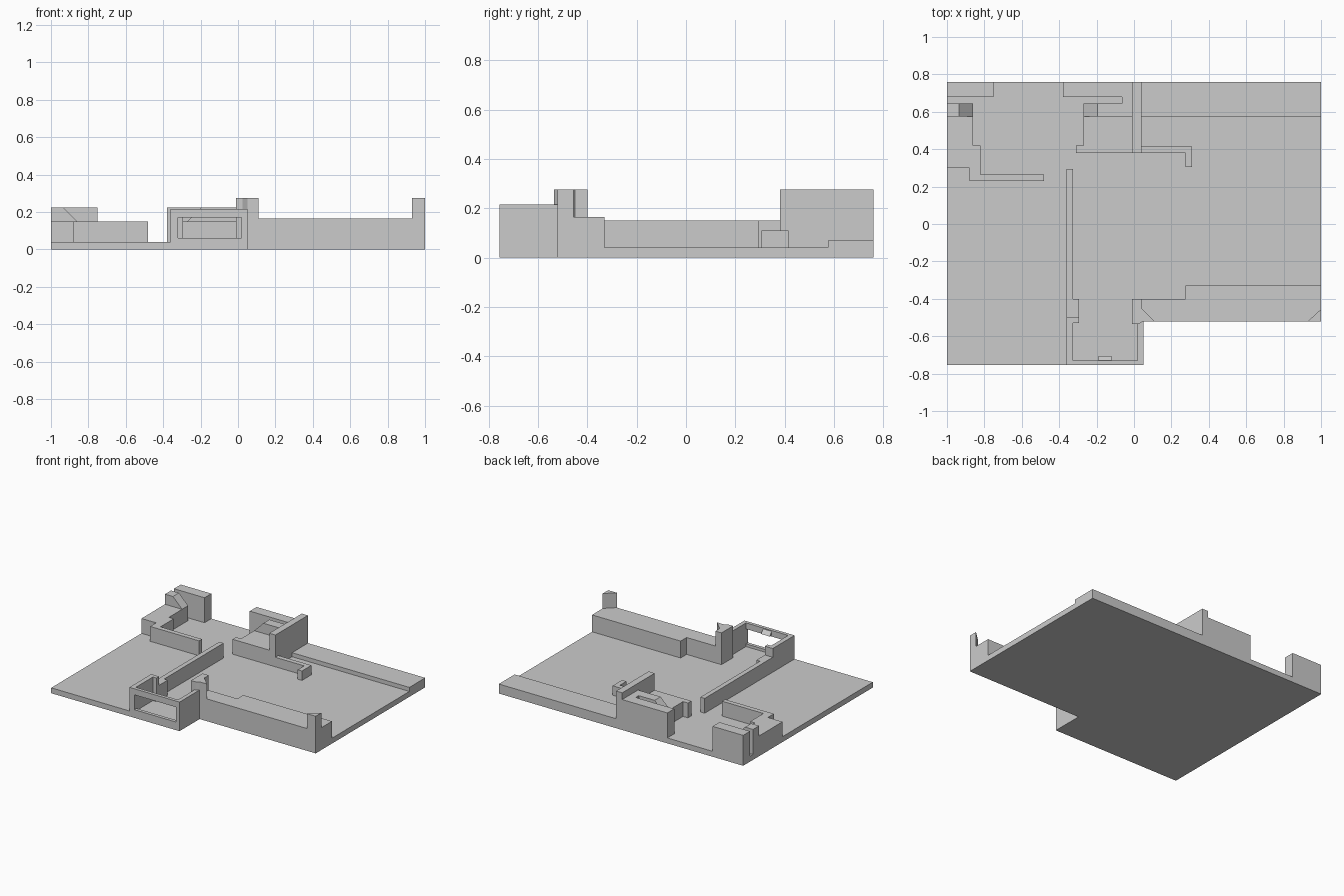
import bpy
import bmesh

cube = bpy.data.objects.get("Cube")
if cube:
    bpy.data.objects.remove(cube, do_unlink=True)

GREY = (0.6, 0.6, 0.6, 1.0)
mat = bpy.data.materials.new("plain grey")
mat.use_nodes = True
mat.diffuse_color = GREY
bsdf = next(n for n in mat.node_tree.nodes if n.type == "BSDF_PRINCIPLED")
bsdf.inputs["Base Color"].default_value = GREY

FLOOR = 0.04      # floor thickness
COUNTER = 0.15    # counters and long partition
BACK = 0.225      # rear walls
TALL = 0.275      # posts and divider
ROOM = 0.215      # front room walls
SILL = 0.165      # thick front wall


def extruded(name, points, offset):
    """Solid made by sweeping a flat polygon along an offset."""
    bm = bmesh.new()
    face = bm.faces.new([bm.verts.new(p) for p in points])
    ext = bmesh.ops.extrude_face_region(bm, geom=[face], use_keep_orig=True)
    moved = [g for g in ext["geom"] if isinstance(g, bmesh.types.BMVert)]
    bmesh.ops.translate(bm, verts=moved, vec=offset)
    bmesh.ops.recalc_face_normals(bm, faces=bm.faces[:])
    mesh = bpy.data.meshes.new(name)
    bm.to_mesh(mesh)
    bm.free()
    mesh.materials.append(mat)
    obj = bpy.data.objects.new(name, mesh)
    bpy.context.collection.objects.link(obj)
    return obj


def plan(name, outline, top, base=FLOOR):
    return extruded(name, [(x, y, base) for x, y in outline], (0, 0, top - base))


def box(name, x0, x1, y0, y1, top, base=FLOOR):
    return plan(name, [(x0, y0), (x1, y0), (x1, y1), (x0, y1)], top, base)


def section(name, outline, y0, y1):
    """Front-facing outline given depth along y."""
    return extruded(name, [(x, y0, z) for x, z in outline], (0, y1 - y0, 0))


# Floor slab with a notched front corner
plan("floor", [(-1, -.755), (.05, -.755), (.05, -.52), (1, -.52), (1, .76), (-1, .76)],
     FLOOR, 0)

# Front room: window wall, side walls, door jamb
front = box("window_wall", -.36, .05, -.755, -.73, ROOM)
cutter = box("window_cutter", -.32, .02, -.8, -.7, .17, .06)
cutter.hide_render = True
cutter.hide_viewport = True
cut = front.modifiers.new("window", "BOOLEAN")
cut.object = cutter
cut.operation = "DIFFERENCE"
cut.solver = "EXACT"
box("room_left_wall", .02, .05, -.73, -.52, ROOM)
plan("room_right_wall", [(-.36, -.73), (-.325, -.73), (-.325, -.53), (-.295, -.53),
                         (-.295, -.5), (-.36, -.5)], ROOM)
extruded("window_bracket", [(-.19, -.73, .18), (-.19, -.73, .208), (-.19, -.705, .18)],
         (.07, 0, 0))

# Long partition with its thicker foot
plan("long_partition", [(-.36, -.5), (-.295, -.5), (-.295, -.4), (-.325, -.4),
                        (-.325, .295), (-.36, .295)], COUNTER)

# Thick front wall and its posts
plan("thick_front_wall", [(.04, -.52), (1, -.52), (1, -.33), (.275, -.33),
                          (.275, -.4), (.04, -.4)], SILL)
plan("entry_post", [(-.01, -.4), (-.01, -.535), (.025, -.535), (.05, -.52),
                    (.11, -.52), (.04, -.45), (.04, -.4)], TALL)
plan("corner_post", [(.93, -.52), (1, -.52), (1, -.455)], TALL, SILL)

# Rear walls, divider and rear step
box("rear_wall_right", -1, -.75, .68, .76, BACK)
box("rear_wall_middle", -.38, -.01, .68, .76, BACK)
box("divider", -.01, .04, .38, .76, TALL)
box("rear_step", .04, 1, .575, .76, .07)

# Right counter with its thin arm
plan("right_counter", [(-1, .3), (-.88, .3), (-.88, .23), (-.48, .23), (-.48, .265),
                       (-.82, .265), (-.82, .42), (-.86, .42), (-.86, .645), (-1, .645)],
     COUNTER)

# Middle counter
plan("middle_counter", [(-.31, .38), (-.01, .38), (-.01, .645), (-.27, .645),
                        (-.27, .42), (-.31, .42)], COUNTER)

# Sloped arch stubs on both counters
section("right_arch_stub", [(-1, COUNTER), (-.86, COUNTER), (-.935, BACK), (-1, BACK)],
        .575, .645)
section("middle_arch_stub", [(-.27, COUNTER), (-.01, COUNTER), (-.01, BACK), (-.195, BACK)],
        .575, .645)
box("arch_infill", -.065, -.01, .645, .68, BACK)

# Low bent wall beside the divider
plan("low_bent_wall", [(.04, .38), (.275, .38), (.275, .305), (.31, .305),
                       (.31, .415), (.04, .415)], .11)
